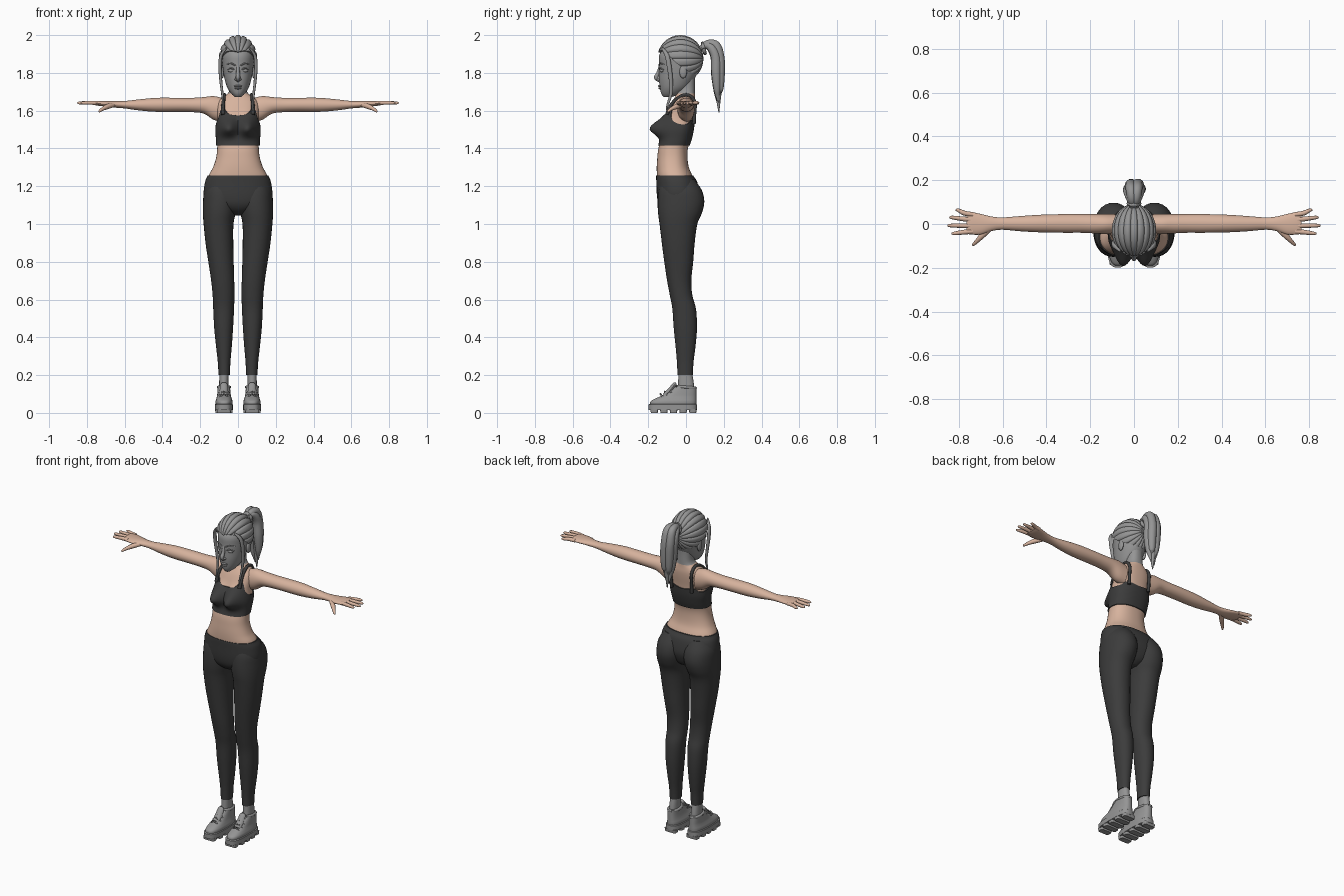
import bpy, bmesh, math
from mathutils import Vector, Matrix


def material(name, rgb):
    m = bpy.data.materials.new(name)
    m.diffuse_color = (*rgb, 1)
    return m


SKIN = material("skin", (0.68, 0.45, 0.34))
GREY = material("mid_grey", (0.30, 0.30, 0.30))
DARK = material("charcoal", (0.045, 0.045, 0.045))


def finish(name, bm, mats, mirror=False, angle=50):
    bmesh.ops.recalc_face_normals(bm, faces=bm.faces)
    me = bpy.data.meshes.new(name)
    bm.to_mesh(me)
    bm.free()
    for m in mats:
        me.materials.append(m)
    me.shade_smooth()
    me.set_sharp_from_angle(angle=math.radians(angle))
    ob = bpy.data.objects.new(name, me)
    bpy.context.collection.objects.link(ob)
    if mirror:
        ob.modifiers.new("mirror", 'MIRROR').use_mirror_merge = False
    return ob


def skin_rings(name, rings, mat, mirror=False, cap=True, angle=50):
    """Join closed rings of points into a tube."""
    bm = bmesh.new()
    vs = [[bm.verts.new(p) for p in r] for r in rings]
    n = len(vs[0])
    for a, b in zip(vs, vs[1:]):
        for i in range(n):
            bm.faces.new((a[i], a[(i + 1) % n], b[(i + 1) % n], b[i]))
    if cap:
        bm.faces.new(vs[0])
        bm.faces.new(vs[-1])
    return finish(name, bm, [mat], mirror, angle)


def spline(rows, u):
    """Catmull-Rom through rows, u counted in rows."""
    i = max(0, min(int(u), len(rows) - 2))
    f = u - i
    a, b, c, d = (rows[max(0, min(k, len(rows) - 1))] for k in range(i - 1, i + 3))
    return [0.5 * (2 * q + (r - p) * f + (2 * p - 5 * q + 4 * r - s) * f * f
                   + (3 * q - p - 3 * r + s) * f ** 3) for p, q, r, s in zip(a, b, c, d)]


def resample(rows, sub):
    return [spline(rows, k / sub) for k in range((len(rows) - 1) * sub + 1)]


def by_key(rows, t):
    """Spline value where the first column equals t."""
    lo, hi = 0.0, len(rows) - 1.0
    for _ in range(30):
        mid = (lo + hi) / 2
        lo, hi = (mid, hi) if spline(rows, mid)[0] < t else (lo, mid)
    return spline(rows, lo)


def oval(row, a, e=2.3):
    t, x0, x1, y0, y1 = row
    c, s = math.cos(a), math.sin(a)
    return Vector(((x0 + x1) / 2 + (x1 - x0) / 2 * math.copysign(abs(c) ** (2 / e), c),
                   (y0 + y1) / 2 + (y1 - y0) / 2 * math.copysign(abs(s) ** (2 / e), s), t))


def loft(name, rows, mat, mirror=False, n=32, sub=4, e=2.3, along_x=False, angle=50):
    rings = [[oval(r, math.tau * i / n, e) for i in range(n)] for r in resample(rows, sub)]
    if along_x:
        rings = [[Vector((p.z, p.x, p.y)) for p in r] for r in rings]
    return skin_rings(name, rings, mat, mirror, angle=angle)


def tube(name, rows, mat, mirror=False, n=10, sub=5, flat=1.0):
    """Rows are x, y, z, radius; flat scales the radius across x."""
    pts = resample(rows, sub)
    rings = []
    for k, p in enumerate(pts):
        t = Vector(pts[min(k + 1, len(pts) - 1)][:3]) - Vector(pts[max(k - 1, 0)][:3])
        t.normalize()
        ref = Vector((1, 0, 0)) if abs(t.x) < 0.8 else Vector((0, 1, 0))
        v = t.cross(ref).normalized()
        u = v.cross(t)
        rings.append([Vector(p[:3]) + p[3] * (u * math.cos(math.tau * i / n) * flat
                      + v * math.sin(math.tau * i / n)) for i in range(n)])
    return skin_rings(name, rings, mat, mirror)


def ball(name, loc, size, mat, mirror=False):
    bm = bmesh.new()
    bmesh.ops.create_uvsphere(bm, u_segments=16, v_segments=10, radius=1,
                              matrix=Matrix.Translation(loc) @ Matrix.Diagonal((*size, 1)))
    return finish(name, bm, [mat], mirror)


# Torso: height, half width, front, back
TORSO = [(1.20, .15, -.145, .04), (1.25, .157, -.153, .035), (1.30, .132, -.155, .015),
         (1.35, .116, -.152, .008), (1.40, .110, -.146, .01), (1.45, .111, -.13, .025),
         (1.50, .114, -.115, .036), (1.56, .108, -.105, .042), (1.61, .112, -.09, .048),
         (1.645, .106, -.075, .05), (1.67, .085, -.06, .048), (1.69, .055, -.05, .047),
         (1.715, .045, -.045, .047), (1.76, .044, -.05, .047), (1.82, .044, -.05, .05)]


def torso_point(z, a, out=0.0):
    _, w, f, b = by_key(TORSO, z)
    p = oval((z, -w - out, w + out, f - out, b + out), a)
    if p.y < -.02:
        spread = .04 if z < 1.505 else .055
        p.y -= .078 * math.exp(-((abs(p.x) - .052) / .048) ** 2 - ((z - 1.505) / spread) ** 2) \
            * min(1, (-.02 - p.y) / .05)
    return p


N = 64
heights = [1.20 + .01 * k for k in range(63)]
body = skin_rings("torso", [[torso_point(z, math.tau * i / N) for i in range(N)]
                            for z in heights], SKIN, angle=80)
body.data.materials.append(GREY)
for f in body.data.polygons:
    f.material_index = int(f.center.z > 1.69)

# Cropped top: upper edge height by angle away from the front
EDGE = [(0, 1.575), (22, 1.582), (38, 1.612), (48, 1.605), (65, 1.56), (90, 1.53),
        (120, 1.53), (140, 1.55), (180, 1.54)]
rings = []
for v in [-1] + list(range(17)) + [17]:
    ring = []
    for i in range(N):
        a = math.tau * i / N
        off = abs((math.degrees(a) + 90 + 180) % 360 - 180)
        top = by_key(EDGE, off)[1]
        k = max(0, min(16, v)) / 16
        ring.append(torso_point(1.415 + (top - 1.415) * k, a, -.004 if v in (-1, 17) else .006))
    rings.append(ring)
skin_rings("cropped_top", rings, DARK, cap=False)
tube("shoulder_straps", [(.079, -.100, 1.58, .011), (.08, -.085, 1.62, .010),
     (.076, -.058, 1.655, .009), (.072, -.015, 1.682, .009), (.071, .025, 1.677, .009),
     (.071, .048, 1.64, .009), (.071, .046, 1.59, .009), (.07, .042, 1.53, .010)], DARK, True)

# Arms: x, y range, z range
loft("arms", [(.085, -.045, .045, 1.54, 1.668), (.13, -.046, .046, 1.552, 1.677),
     (.18, -.043, .045, 1.584, 1.672), (.24, -.04, .045, 1.592, 1.668), (.32, -.04, .045, 1.594, 1.668),
     (.43, -.038, .042, 1.594, 1.668), (.52, -.033, .036, 1.601, 1.66),
     (.60, -.026, .03, 1.612, 1.651), (.65, -.032, .034, 1.616, 1.651),
     (.70, -.048, .046, 1.622, 1.652), (.745, -.048, .055, 1.627, 1.652),
     (.765, -.044, .052, 1.632, 1.649)], SKIN, True, n=24, e=2, along_x=True)
for nm, y0, x1, y1 in (("little", .043, .815, .063), ("ring", .019, .843, .03),
                       ("middle", -.008, .851, -.007), ("index", -.034, .833, -.043)):
    tube(nm + "_fingers", [(.735, y0, 1.64, .011), (.775, (y0 * 2 + y1) / 3, 1.642, .011),
         (x1 - .012, y1, 1.641, .008), (x1, y1, 1.64, .003)], SKIN, True, sub=3)
tube("thumbs", [(.655, -.018, 1.632, .012), (.69, -.05, 1.622, .014), (.715, -.076, 1.61, .010),
     (.732, -.093, 1.598, .007), (.737, -.098, 1.594, .003)], SKIN, True, sub=3)

# Leggings: hips plus two legs
loft("leggings_hips", [(1.045, -.03, .03, -.07, .01), (1.065, -.07, .07, -.115, .04),
     (1.10, -.15, .15, -.143, .06), (1.15, -.181, .181, -.154, .072), (1.22, -.175, .175, -.157, .06),
     (1.25, -.163, .163, -.158, .042), (1.257, -.16, .16, -.157, .039)], DARK, n=48)
loft("leggings_legs", [(1.235, .02, .150, -.13, .045), (1.18, .003, .178, -.145, .083),
     (1.12, .002, .185, -.150, .097), (1.06, .012, .186, -.148, .085), (1.0, .024, .182, -.140, .06),
     (.90, .025, .172, -.128, .046), (.80, .023, .157, -.115, .038), (.70, .02, .142, -.100, .028),
     (.62, .019, .134, -.085, .034), (.55, .021, .131, -.072, .053), (.45, .026, .126, -.065, .058),
     (.35, .033, .116, -.055, .05), (.27, .04, .107, -.048, .04), (.20, .043, .103, -.045, .036)],
     DARK, True, e=2.15)

# Shoes: ankle, upper, collar, tongue, laces, sole and lugs
loft("ankles", [(.10, .048, .102, -.045, .045), (.15, .05, .1, -.042, .042), (.21, .049, .098, -.04, .033)],
     GREY, True, n=24)
loft("shoe_uppers", [(.04, .03, .118, -.190, .054), (.06, .029, .119, -.188, .055), (.075, .033, .115, -.165, .055),
     (.09, .037, .111, -.13, .055), (.11, .04, .109, -.095, .055), (.138, .042, .107, -.06, .055)],
     GREY, True, n=36, e=2.6)
tube("shoe_collars", [(.0745 + .03 * math.cos(a), .0 + .05 * math.sin(a), .136 - .004 * math.sin(a), .008)
     for a in [math.tau * k / 12 for k in range(13)]], GREY, True, sub=2)
tube("shoe_tongues", [(.0745, -.115, .09, .014), (.0745, -.085, .118, .014), (.0745, -.06, .15, .012),
     (.0745, -.052, .156, .005)], GREY, True, flat=1.6)
for k in range(4):
    y, z = -.135 + .022 * k, .088 + .013 * k
    tube("laces_%d" % (k + 1), [(.048, y + .014, z - .008, .004), (.0745, y, z + .012, .005),
         (.101, y + .014, z - .008, .004)], GREY, True, n=8, sub=3)
loft("soles", [(.014, .031, .119, -.190, .054), (.016, .026, .123, -.198, .058),
     (.044, .026, .123, -.199, .058), (.047, .03, .119, -.194, .054)], GREY, True, n=36, sub=1, e=3, angle=35)
for k in range(5):
    y, w = -.168 + .051 * k, .036 if k in (0, 4) else .045
    loft("sole_lugs_%d" % (k + 1), [(0, .0745 - w, .0745 + w, y - .018, y + .018),
         (.02, .0725 - w, .0765 + w, y - .021, y + .021)], GREY, True, n=24, sub=1, e=6, angle=35)

# Head and face
loft("head", [(1.672, -.016, .016, -.118, -.075), (1.69, -.036, .036, -.131, -.03),
     (1.72, -.056, .056, -.138, .01), (1.76, -.069, .069, -.143, .04), (1.80, -.077, .077, -.143, .06),
     (1.85, -.083, .083, -.143, .074), (1.90, -.084, .084, -.139, .076),
     (1.95, -.066, .066, -.10, .05), (1.98, -.03, .03, -.05, .01)], GREY, n=40, e=2.1)
tube("nose", [(0, -.135, 1.84, .008), (0, -.147, 1.80, .010), (0, -.158, 1.775, .012),
     (0, -.14, 1.757, .008)], GREY)
ball("nostrils", (.010, -.145, 1.766), (.008, .010, .007), GREY, True)
ball("upper_lip", (0, -.138, 1.730), (.022, .010, .006), GREY)
ball("lower_lip", (0, -.136, 1.719), (.018, .010, .006), GREY)
ball("eyes", (.034, -.126, 1.812), (.019, .011, .010), GREY, True)
tube("eyelids", [(.014, -.138, 1.812, .002), (.034, -.138, 1.825, .004), (.057, -.119, 1.816, .002)], GREY, True, n=8)
tube("eyebrows", [(.012, -.142, 1.838, .003), (.036, -.138, 1.85, .004), (.062, -.115, 1.845, .002)], GREY, True, n=8)
ball("ears", (.083, -.015, 1.805), (.010, .02, .034), GREY, True)

# Hair: ridged cap swept to the back, limit of the sweep by angle from the top
LIMIT = [(0, 164), (35, 156), (60, 140), (90, 112), (115, 82), (140, 55), (180, 42)]
M, rings = 144, []
for v in range(22):
    ring = []
    for i in range(M):
        a = math.tau * i / M
        off = abs((math.degrees(a) - 90 + 180) % 360 - 180)
        t = math.radians(3 + (by_key(LIMIT, off)[1] - 3) * min(v, 20) / 20)
        r = 1 - .07 * (1 - abs(math.sin(9 * a))) ** 2 * math.sin(t)
        r *= .90 if v == 21 else 1
        ring.append(Vector((.102 * r * math.sin(t) * math.cos(a), -.03 + .122 * r * math.cos(t),
                            1.875 + .125 * r * math.sin(t) * math.sin(a))))
    rings.append(ring)
skin_rings("hair_cap", rings, GREY, angle=60, cap=False)
tube("front_locks", [(.062, -.125, 1.93, .006), (.088, -.102, 1.895, .012), (.095, -.09, 1.84, .013),
     (.091, -.08, 1.76, .011), (.083, -.08, 1.69, .009), (.079, -.098, 1.63, .006), (.077, -.105, 1.60, .002)],
     GREY, True, flat=.7)
tube("hair_tie", [(.024 * math.cos(a), .094 - .006 * math.sin(a), 1.93 + .026 * math.sin(a), .010)
     for a in [math.tau * k / 12 for k in range(13)]], GREY, sub=2)

# Ponytail: overlapping strands
for k, (dx, dy, end) in enumerate([(0, 0, 1.59), (.022, -.010, 1.64), (-.022, -.012, 1.62),
                                   (.014, .010, 1.68), (-.014, .008, 1.66)]):
    tube("ponytail_%d" % (k + 1), [(dx * .3, .08, 1.93, .014), (dx * .7, .115, 1.950 + dy * .5, .020),
         (dx, .150 + dy, 1.935 + dy, .024), (dx * 1.1, .168 + dy, 1.88, .027),
         (dx * 1.1 + .004, .170 + dy, 1.80, .027), (dx + .006, .172 + dy * .8, 1.72, .020),
         (dx * .7 + .008, .172 + dy * .5, (1.72 + end) / 2, .012), (dx * .5 + .008, .174, end, .002)], GREY)
